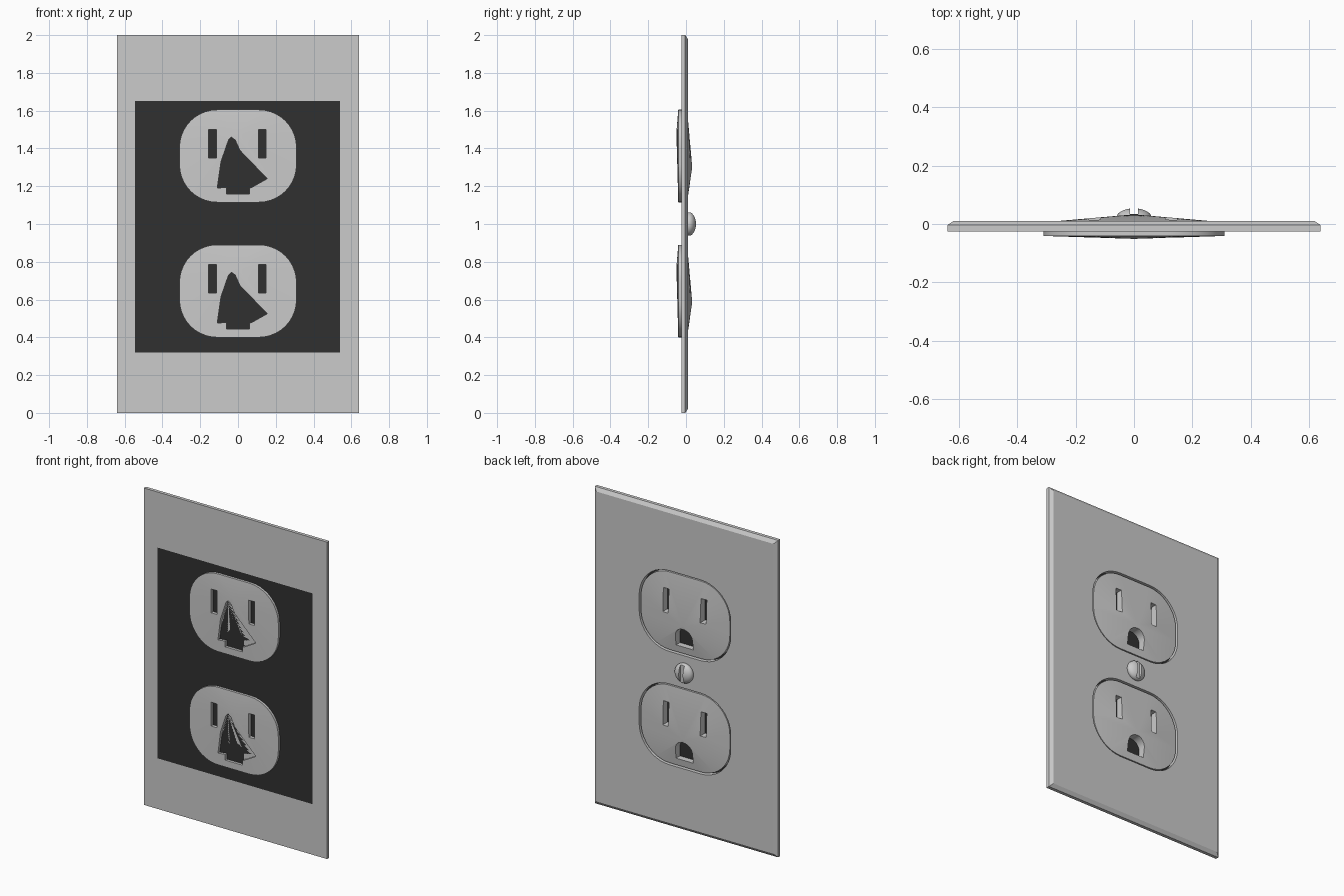
import bpy, bmesh, math

if "Cube" in bpy.data.objects:
    bpy.data.objects.remove(bpy.data.objects["Cube"])

BACK, FACE = -0.025, 0.011
CENTRES = (1.36, 0.645)


def make(name, verts, faces):
    me = bpy.data.meshes.new(name)
    me.from_pydata(verts, [], faces)
    bm = bmesh.new()
    bm.from_mesh(me)
    bmesh.ops.recalc_face_normals(bm, faces=bm.faces)
    bm.to_mesh(me)
    bm.free()
    ob = bpy.data.objects.new(name, me)
    bpy.context.collection.objects.link(ob)
    return ob


def loft(name, rings, tip_back=None, tip_front=None):
    """Skin (x, y, z) rings from back to front; close with n-gons or fans."""
    n = len(rings[0])
    verts = [v for r in rings for v in r]
    faces = [(k * n + i, k * n + (i + 1) % n, (k + 1) * n + (i + 1) % n, (k + 1) * n + i)
             for k in range(len(rings) - 1) for i in range(n)]
    for tip, start in ((tip_back, 0), (tip_front, (len(rings) - 1) * n)):
        if tip:
            verts.append(tip)
            faces += [(start + i, start + (i + 1) % n, len(verts) - 1) for i in range(n)]
        else:
            faces.append(tuple(range(start, start + n)))
    return make(name, verts, faces)


def ring(pts, y, zc=0):
    return [(x, y, z + zc) for x, z in pts]


def prism(name, pts, y0, y1, zc=0):
    return loft(name, [ring(pts, y0, zc), ring(pts, y1, zc)])


def rect(x0, x1, z0, z1):
    return [(x0, z0), (x1, z0), (x1, z1), (x0, z1)]


def rounded(hx, hz, r, seg=10):
    pts = []
    for q, (sx, sz) in enumerate(((1, 1), (-1, 1), (-1, -1), (1, -1))):
        for i in range(seg + 1):
            a = math.pi / 2 * (q + i / seg)
            pts.append((sx * (hx - r) + r * math.cos(a), sz * (hz - r) + r * math.sin(a)))
    return pts


def cut(target, cutter):
    cutter.hide_render = True
    mod = target.modifiers.new("cut", 'BOOLEAN')
    mod.object = cutter
    mod.solver = 'EXACT'
    bpy.context.view_layer.objects.active = target
    bpy.ops.object.modifier_apply(modifier=mod.name)
    bpy.data.objects.remove(cutter)


def smooth(ob, deg=30):
    bpy.ops.object.select_all(action='DESELECT')
    ob.select_set(True)
    bpy.context.view_layer.objects.active = ob
    bpy.ops.object.shade_smooth_by_angle(angle=math.radians(deg))


# wall plate with chamfered front edge and two openings
full, inset = rect(-.64, .64, 0, 2), rect(-.618, .618, .022, 1.978)
plate = loft("wall_plate", [ring(full, BACK), ring(full, -.004), ring(inset, FACE)])
for zc in CENTRES:
    cut(plate, prism("opening_cutter", rounded(.32, .255, .21), -.1, .1, zc))

# dark backing panel
panel = make("backing_panel", ring(rect(-.545, .54, .32, 1.65), BACK - .001), [(0, 1, 2, 3)])
mat = bpy.data.materials.new("dark")
mat.diffuse_color = (.03, .03, .03, 1)
mat.use_nodes = True
mat.node_tree.nodes["Principled BSDF"].inputs["Base Color"].default_value = mat.diffuse_color
panel.data.materials.append(mat)

# receptacle faces: shallow cones with blade slots and ground hole
outline = rounded(.31, .245, .2)
ground = [(-.06, -.2), (.06, -.2)] + [
    (.06 * math.cos(math.pi * i / 12), -.14 + .06 * math.sin(math.pi * i / 12)) for i in range(13)]
rear_gap = [(-.11, -.17), (-.06, -.165), (-.06, -.201), (.0601, -.201), (.0601, -.17), (.075, -.165),
            (.155, -.12), (.01, .03), (-.015, .085), (-.035, .10), (-.05, .085), (-.09, -.03)]
for label, zc in zip(("upper", "lower"), CENTRES):
    ob = loft(label + "_receptacle", [ring(outline, -.041, zc), ring(outline, .006, zc)],
              (0, -.051, zc + .125), (0, .033, zc - .06))
    for x0, x1 in ((-.155, -.115), (.108, .148)):
        cut(ob, prism("slot_cutter", rect(x0, x1, -.01, .14), -.1, .1, zc))
    cut(ob, prism("ground_cutter", ground, -.1, .1, zc))
    cut(ob, prism("rear_cutter", rear_gap, -.1, BACK - .001, zc))
    smooth(ob)

# slotted screw head
bpy.ops.mesh.primitive_uv_sphere_add(segments=32, ring_count=16, radius=1,
                                     location=(0, .018, 1), rotation=(math.pi / 2, 0, 0))
screw = bpy.context.object
screw.name = "screw_head"
screw.scale = (.062, .062, .036)
bpy.ops.object.transform_apply(location=True, rotation=True, scale=True)
cut(screw, prism("screw_slot_cutter", rect(-.014, .014, .9, 1.1), .034, .1))
smooth(screw)
